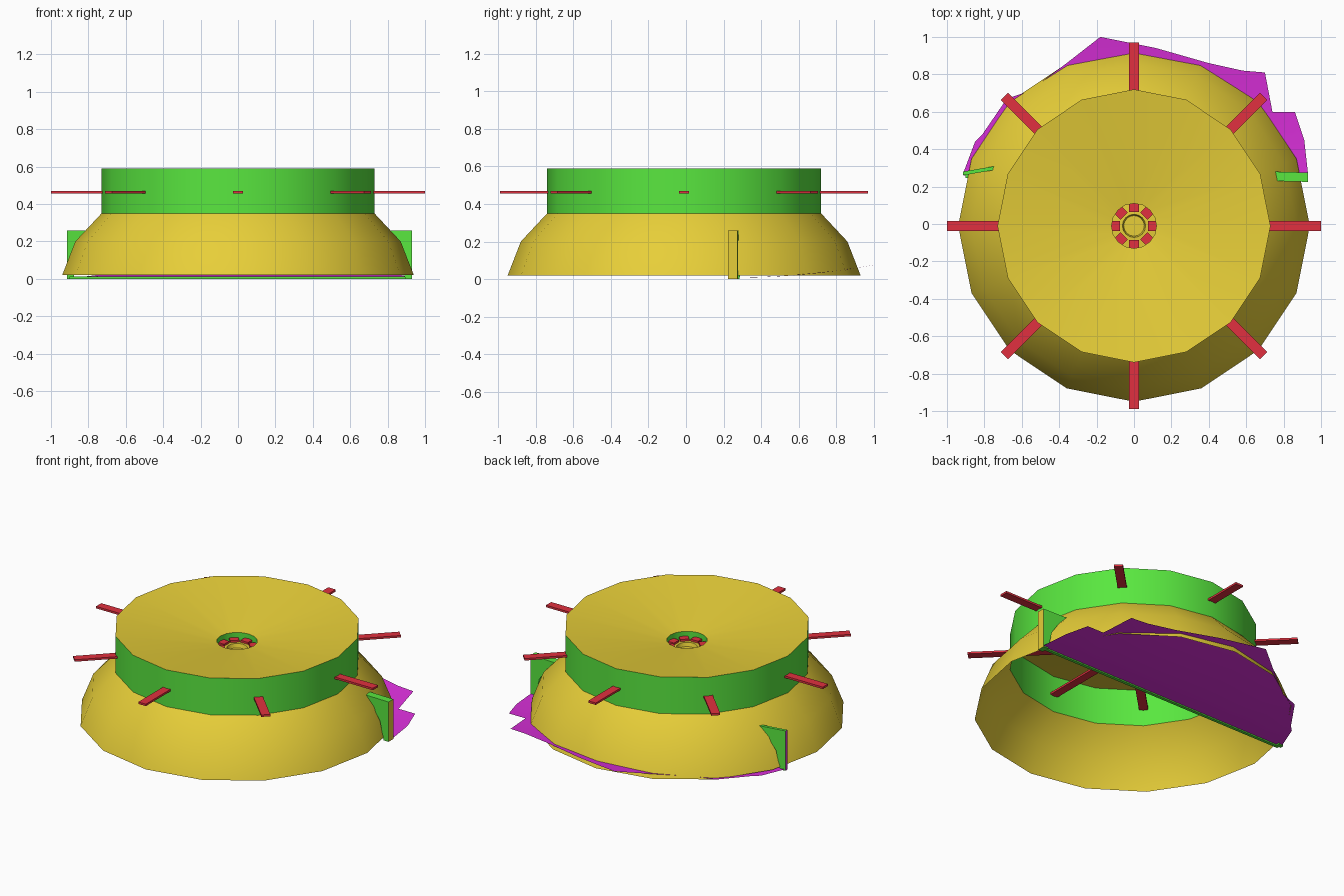
import bpy, bmesh
from math import cos, sin, pi, radians
from mathutils import Matrix

if "Cube" in bpy.data.objects:
    bpy.data.objects.remove(bpy.data.objects["Cube"])

CY = -0.01      # centre of the round body in y
SIDES = 16


def material(name, rgb):
    m = bpy.data.materials.new(name)
    m.diffuse_color = (*rgb, 1)
    m.use_nodes = True
    m.node_tree.nodes["Principled BSDF"].inputs["Base Color"].default_value = m.diffuse_color
    return m


YELLOW = material("yellow", (0.80, 0.62, 0.04))
GREEN = material("green", (0.10, 0.80, 0.05))
RED = material("red", (0.75, 0.03, 0.05))
MAGENTA = material("magenta", (0.72, 0.03, 0.72))


def finish(name, bm, mats, smooth=False):
    me = bpy.data.meshes.new(name)
    bm.to_mesh(me)
    bm.free()
    for m in mats:
        me.materials.append(m)
    ob = bpy.data.objects.new(name, me)
    bpy.context.collection.objects.link(ob)
    if smooth:
        bpy.ops.object.select_all(action='DESELECT')
        ob.select_set(True)
        bpy.context.view_layer.objects.active = ob
        bpy.ops.object.shade_smooth_by_angle(angle=radians(35))
    return ob


def lathe(name, profile, mat, cap=False):
    """Revolve (radius, z) points, listed from outside/bottom to inside/top."""
    bm = bmesh.new()
    rings = [[bm.verts.new((r * cos(2 * pi * i / SIDES), CY + r * sin(2 * pi * i / SIDES), z))
              for i in range(SIDES)] for r, z in profile]
    for a, b in zip(rings, rings[1:]):
        for i in range(SIDES):
            j = (i + 1) % SIDES
            bm.faces.new((a[i], a[j], b[j], b[i]))
    if cap:
        bm.faces.new(rings[-1])
    return finish(name, bm, [mat], True)


def box(bm, lo, hi):
    size = [h - l for l, h in zip(lo, hi)]
    mid = [(h + l) / 2 for l, h in zip(lo, hi)]
    return bmesh.ops.create_cube(
        bm, size=1, matrix=Matrix.Translation(mid) @ Matrix.Diagonal((*size, 1)))["verts"]


# Round open body: flared skirt, upright wall, shallow funnel top
lathe("skirt", [(0.94, 0.02), (0.87, 0.20), (0.73, 0.35)], YELLOW)
lathe("wall", [(0.73, 0.35), (0.73, 0.59)], GREEN)
lathe("funnel_top", [(0.73, 0.59), (0.12, 0.50)], YELLOW)

# Centre well and the dished hub at its bottom
lathe("centre_well", [(0.12, 0.50), (0.12, 0.45)], GREEN)
lathe("hub", [(0.12, 0.45), (0.062, 0.455), (0.055, 0.43)], YELLOW, cap=True)

# Eight flat spokes running from the hub out through the wall
bm = bmesh.new()
for k in range(8):
    reach = 1.0 if k % 4 == 0 else 0.98
    verts = box(bm, (0.075, -0.027, 0.456), (reach, 0.027, 0.469))
    bmesh.ops.transform(bm, verts=verts,
                        matrix=Matrix.Translation((0, CY, 0)) @ Matrix.Rotation(k * pi / 4, 4, 'Z'))
finish("spokes", bm, [RED])

# Ragged panel closing the rear of the underside, curling up toward the back
edge = [(0.93, 0.27), (0.91, 0.45), (0.86, 0.60), (0.74, 0.60), (0.70, 0.81), (0.58, 0.82),
        (0.40, 0.86), (0.12, 0.94), (-0.18, 1.0), (-0.36, 0.86), (-0.56, 0.71), (-0.68, 0.67),
        (-0.81, 0.48), (-0.85, 0.44), (-0.91, 0.28)]
ROWS = 6
bm = bmesh.new()
grid = []
for n, (x, y) in enumerate(edge):
    cx = 0.93 - 1.84 * n / (len(edge) - 1)
    col = []
    for r in range(ROWS + 1):
        t = r / ROWS
        py = 0.26 + (y - 0.26) * t
        rise = max(0, (py - 0.26) / 0.74) ** 2
        col.append(bm.verts.new((cx + (x - cx) * t, py, 0.008 + 0.067 * rise)))
    grid.append(col)
for a, b in zip(grid, grid[1:]):
    for r in range(ROWS):
        bm.faces.new((a[r], a[r + 1], b[r + 1], b[r]))
panel = finish("rear_panel", bm, [MAGENTA], True)

# Thin front lip of the panel
bm = bmesh.new()
box(bm, (-0.90, 0.245, 0.0), (0.92, 0.265, 0.014))
finish("panel_lip", bm, [GREEN])


# Upright fins at both ends of the panel, with a curved inner edge
def fin(name, root, tip, thick, end_mat):
    shape = [(1, 0), (1, 0.26), (0, 0.26), (0.35, 0.20), (0.65, 0.12), (0.8, 0)]
    bm = bmesh.new()
    sides = []
    for s in (-thick / 2, thick / 2):
        sides.append([bm.verts.new((root[0] + (tip[0] - root[0]) * u,
                                    root[1] + (tip[1] - root[1]) * u + s, z)) for u, z in shape])
    bm.faces.new(sides[0])
    bm.faces.new(sides[1][::-1])
    for i in range(len(shape)):
        j = (i + 1) % len(shape)
        f = bm.faces.new((sides[0][i], sides[1][i], sides[1][j], sides[0][j]))
        if i == 0:
            f.material_index = 1
    bmesh.ops.recalc_face_normals(bm, faces=bm.faces)
    finish(name, bm, [GREEN, end_mat])


fin("right_fin", (0.75, 0.255), (0.93, 0.25), 0.05, YELLOW)
fin("left_fin", (-0.74, 0.30), (-0.915, 0.27), 0.02, MAGENTA)
